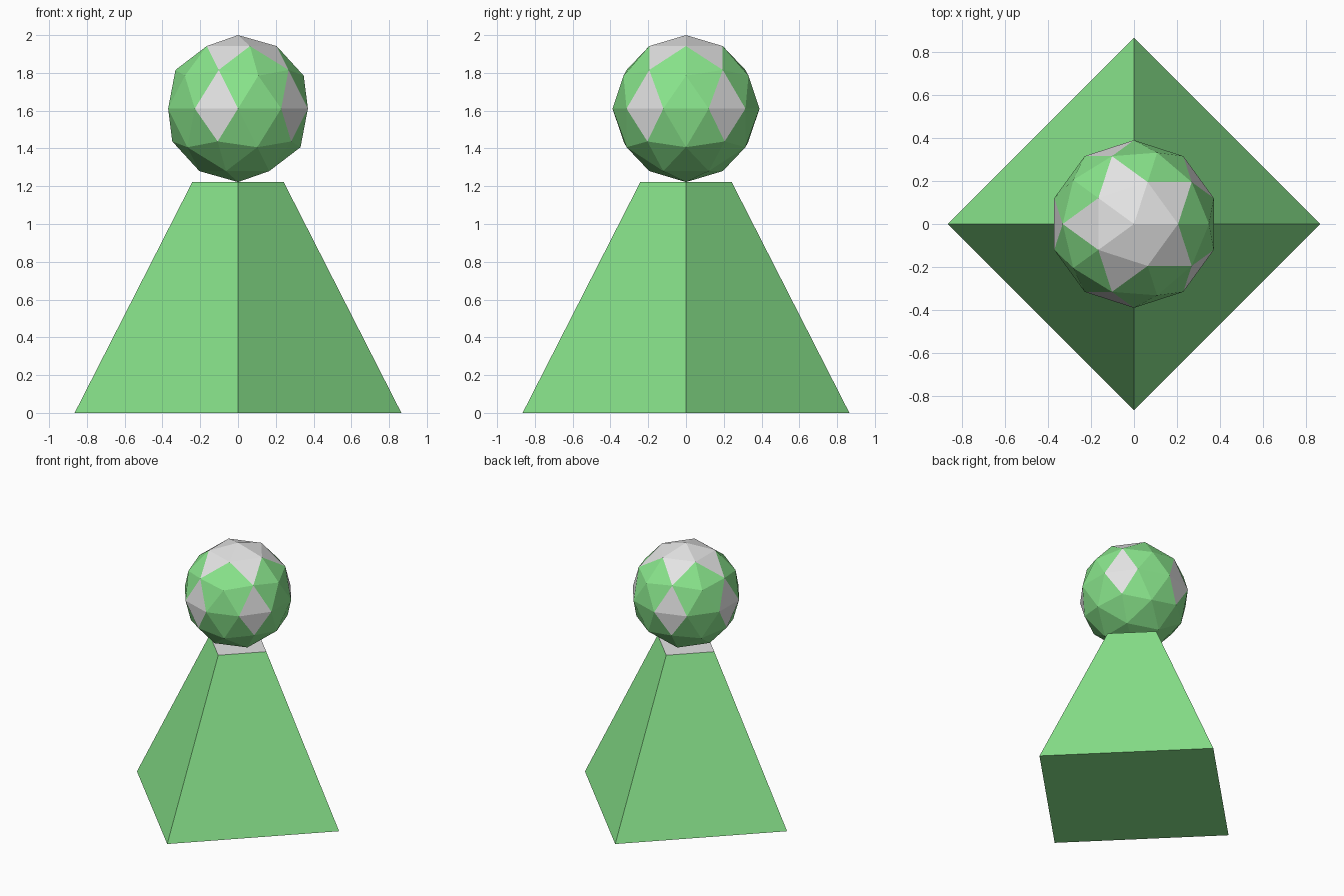
import bpy
import math

cube = bpy.data.objects.get("Cube")
if cube:
    bpy.data.objects.remove(cube, do_unlink=True)


def make_material(name, rgb):
    mat = bpy.data.materials.new(name)
    mat.use_nodes = True
    color = (*rgb, 1.0)
    mat.diffuse_color = color
    mat.node_tree.nodes["Principled BSDF"].inputs["Base Color"].default_value = color
    return mat


green = make_material("light green", (0.25, 0.78, 0.26))
pale = make_material("pale grey", (0.77, 0.77, 0.77))

BASE_HEIGHT = 1.222
RADIUS = (2.0 - BASE_HEIGHT) / 2


def finish(name, is_pale):
    """Name the active object and colour its faces by a rule."""
    obj = bpy.context.object
    obj.name = name
    obj.data.materials.append(green)
    obj.data.materials.append(pale)
    for face in obj.data.polygons:
        face.use_smooth = False
        face.material_index = 1 if is_pale(face) else 0
    return obj


# Square tapered base with its corners on the axes and a pale top
bpy.ops.mesh.primitive_cone_add(vertices=4, radius1=0.865, radius2=0.242,
                                depth=BASE_HEIGHT, location=(0, 0, BASE_HEIGHT / 2))
finish("tapered_base", lambda face: face.normal.z > 0.9)


# Faceted ball: a pale star on top and five pale diamonds around the middle
def ball_pattern(face):
    x, y, z = face.center / RADIUS
    star = z > 0.68
    diamond = abs(z) < 0.25 and math.cos(5 * math.atan2(y, x)) < -0.9
    return star or diamond


bpy.ops.mesh.primitive_ico_sphere_add(subdivisions=2, radius=RADIUS,
                                      location=(0, 0, BASE_HEIGHT + RADIUS))
finish("faceted_ball", ball_pattern)
